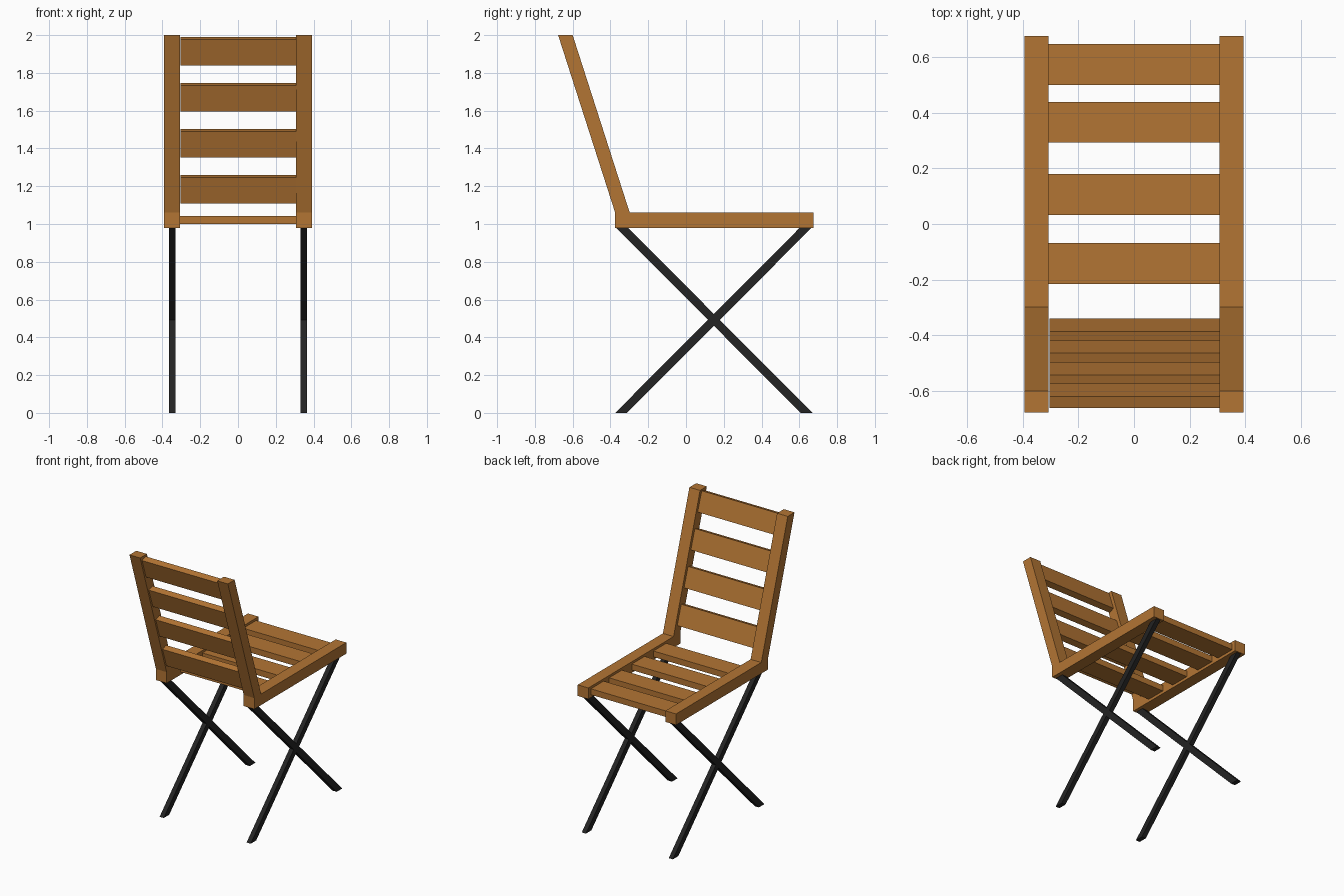
import bpy, bmesh

if "Cube" in bpy.data.objects:
    bpy.data.objects.remove(bpy.data.objects["Cube"])


def material(name, color):
    m = bpy.data.materials.new(name)
    m.diffuse_color = (*color, 1)
    m.use_nodes = True
    m.node_tree.nodes["Principled BSDF"].inputs["Base Color"].default_value = m.diffuse_color
    return m


wood = material("warm wood", (0.45, 0.178, 0.034))
metal = material("black metal", (0.017, 0.017, 0.017))


def extrude_x(name, profile, x0, x1, mat):
    """Solid made by extruding a (y, z) profile from x0 to x1."""
    bm = bmesh.new()
    face = bm.faces.new([bm.verts.new((x0, y, z)) for y, z in profile])
    out = bmesh.ops.extrude_face_region(bm, geom=[face])
    new = [v for v in out["geom"] if isinstance(v, bmesh.types.BMVert)]
    bmesh.ops.translate(bm, verts=new, vec=(x1 - x0, 0, 0))
    bmesh.ops.recalc_face_normals(bm, faces=bm.faces[:])
    me = bpy.data.meshes.new(name)
    bm.to_mesh(me)
    bm.free()
    me.materials.append(mat)
    ob = bpy.data.objects.new(name, me)
    bpy.context.collection.objects.link(ob)
    return ob


SEAT_Z, RAIL_TOP = 0.98, 1.06
rail = [(-0.375, SEAT_Z), (0.675, SEAT_Z), (0.675, RAIL_TOP), (-0.375, RAIL_TOP)]
post = [(-0.375, RAIL_TOP), (-0.298, RAIL_TOP), (-0.60, 2.0), (-0.677, 2.0)]
leg_a = [(-0.375, 0), (-0.312, 0), (0.665, SEAT_Z), (0.602, SEAT_Z)]
leg_b = [(0.607, 0), (0.67, 0), (-0.307, SEAT_Z), (-0.37, SEAT_Z)]

# Side frames and crossed legs, left and right
for side, s in (("left", -1), ("right", 1)):
    extrude_x(side + "_seat_rail", rail, s * 0.308, s * 0.393, wood)
    extrude_x(side + "_back_post", post, s * 0.308, s * 0.393, wood)
    extrude_x(side + "_leg_rising_forward", leg_a, s * 0.331, s * 0.364, metal)
    extrude_x(side + "_leg_rising_backward", leg_b, s * 0.331, s * 0.364, metal)

# Seat slats
for i, y in enumerate((-0.142, 0.106, 0.365, 0.573)):
    h = 0.073
    extrude_x(f"seat_slat_{i + 1}",
              [(y - h, 1.0), (y + h, 1.0), (y + h, 1.043), (y - h, 1.043)],
              -0.308, 0.308, wood)

# Backrest slats, tilted with the posts
for i in range(4):
    dy, dz = -0.0778 * i, 0.2435 * i
    prof = [(-0.34, 1.123), (-0.386, 1.26), (-0.428, 1.246), (-0.382, 1.109)]
    extrude_x(f"back_slat_{i + 1}", [(y + dy, z + dz) for y, z in prof],
              -0.304, 0.308, wood)
